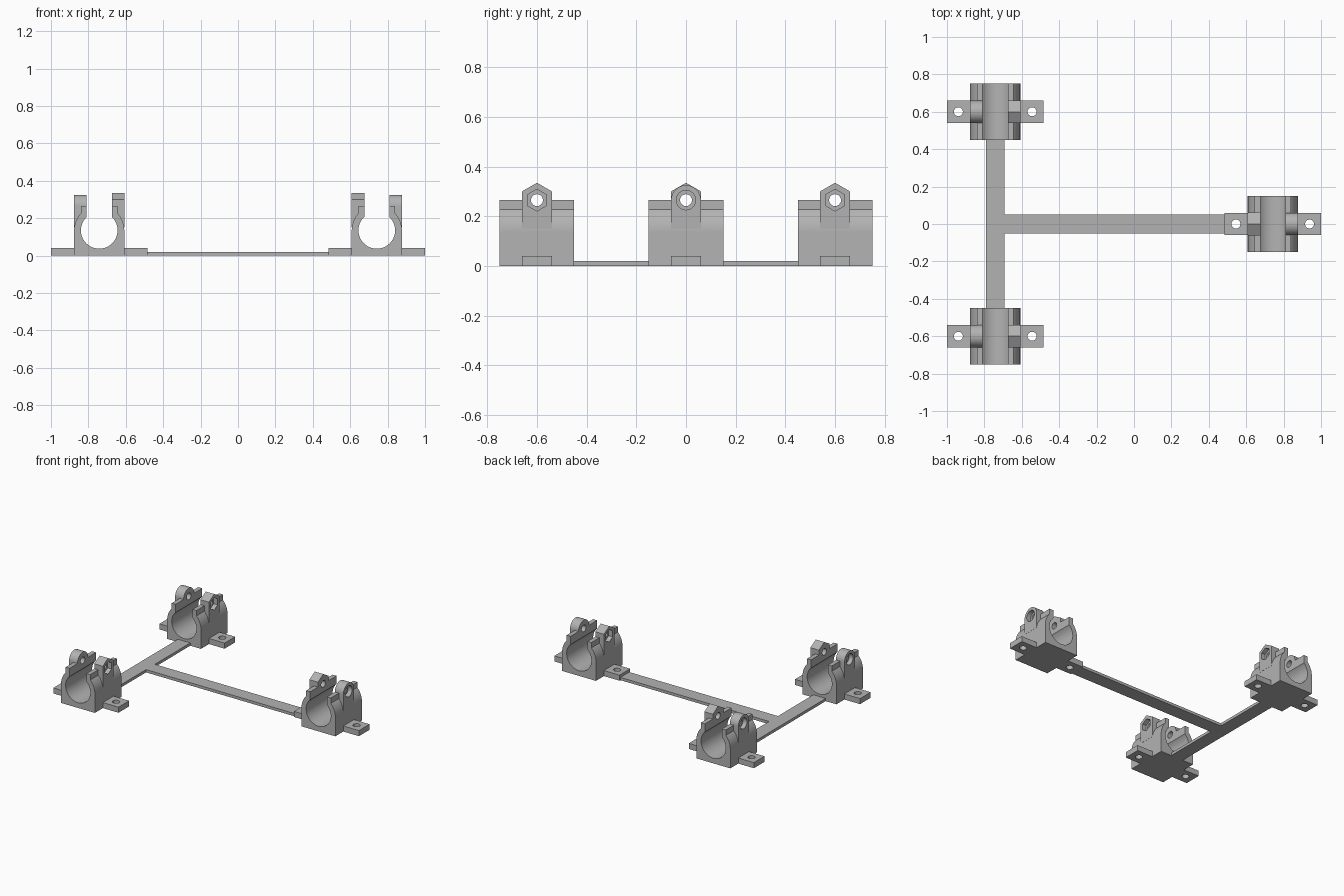
import bpy, bmesh, math

if "Cube" in bpy.data.objects:
    bpy.data.objects.remove(bpy.data.objects["Cube"])

grey = bpy.data.materials.new("grey plastic")
grey.diffuse_color = (0.45, 0.45, 0.45, 1)
grey.use_nodes = True
grey.node_tree.nodes["Principled BSDF"].inputs["Base Color"].default_value = grey.diffuse_color

BORE_Z, BORE_R, OUT = 0.135, 0.098, 0.134   # pipe centre height, pipe radius, outer radius
BOLT_Z = 0.265                              # clamp bolt height


def arc(cx, cy, r, n, start=0.0, sweep=2 * math.pi):
    """Points on an arc; a full turn leaves out the repeated last point."""
    full = abs(sweep - 2 * math.pi) < 1e-6
    return [(cx + r * math.cos(start + sweep * i / n), cy + r * math.sin(start + sweep * i / n))
            for i in range(n if full else n + 1)]


def prism(name, profile, axis, a, b):
    """Extrude a 2D profile along an axis: x takes (y,z), y takes (x,z), z takes (x,y)."""
    place = {"x": lambda p, t: (t, p[0], p[1]),
             "y": lambda p, t: (p[0], t, p[1]),
             "z": lambda p, t: (p[0], p[1], t)}[axis]
    bm = bmesh.new()
    low = [bm.verts.new(place(p, a)) for p in profile]
    high = [bm.verts.new(place(p, b)) for p in profile]
    n = len(profile)
    bm.faces.new(low)
    bm.faces.new(high)
    for i in range(n):
        j = (i + 1) % n
        bm.faces.new((low[i], low[j], high[j], high[i]))
    bmesh.ops.recalc_face_normals(bm, faces=bm.faces)
    mesh = bpy.data.meshes.new(name)
    bm.to_mesh(mesh)
    bm.free()
    mesh.materials.append(grey)
    ob = bpy.data.objects.new(name, mesh)
    bpy.context.collection.objects.link(ob)
    return ob


def rect(x0, y0, x1, y1):
    return [(x0, y0), (x1, y0), (x1, y1), (x0, y1)]


def combine(ob, tools):
    """Apply (operation, helper) booleans in order, then remove the helpers."""
    for op, helper in tools:
        m = ob.modifiers.new(op, "BOOLEAN")
        m.operation, m.object, m.solver = op, helper, "EXACT"
        helper.hide_render = True
    bpy.context.view_layer.update()
    mesh = bpy.data.meshes.new_from_object(ob.evaluated_get(bpy.context.evaluated_depsgraph_get()))
    ob.modifiers.clear()
    ob.data = mesh
    for _, helper in tools:
        bpy.data.objects.remove(helper)


def smooth(ob):
    bpy.ops.object.select_all(action="DESELECT")
    ob.select_set(True)
    bpy.context.view_layer.objects.active = ob
    bpy.ops.object.shade_smooth_by_angle(angle=math.radians(30))


# Clamp body: square foot, rounded shoulders, raised collar around the slot
a0 = math.acos(BORE_R / OUT)
shoulder = arc(0, BORE_Z, OUT, 12, 0, a0)
half = [(OUT, 0)] + shoulder + [(BORE_R, BOLT_Z)]
clamp = prism("pipe_clamp", half + [(-x, z) for x, z in reversed(half)], "y", -0.15, 0.15)

# Bolt lugs: round one on -x, hexagonal one on +x
round_lug = prism("round_lug", [(-0.06, 0.15), (0.06, 0.15)]
                  + arc(0, BOLT_Z, 0.06, 24, 0, math.pi), "x", -OUT, -0.03)
hex_half = 0.07 * math.cos(math.pi / 6)
hex_lug = prism("hex_lug", [(-hex_half, 0.15), (hex_half, 0.15), (hex_half, BOLT_Z + 0.035),
                            (0, BOLT_Z + 0.07), (-hex_half, BOLT_Z + 0.035)], "x", 0.03, OUT)

# Pipe bore, slot, bolt hole, bolt head recess and nut pocket
bore = prism("bore", arc(0, BORE_Z, BORE_R, 56), "y", -0.3, 0.3)
slot = prism("slot", rect(-0.067, 0.19, 0.067, 0.5), "y", -0.3, 0.3)
bolt_hole = prism("bolt_hole", arc(0, BOLT_Z, 0.024, 24), "x", -0.3, 0.3)
head_recess = prism("head_recess", arc(0, BOLT_Z, 0.039, 32), "x", -0.3, -0.103)
nut_pocket = prism("nut_pocket", arc(0, BOLT_Z, 0.044, 6, math.pi / 2), "x", 0.103, 0.3)
combine(clamp, [("UNION", round_lug), ("UNION", hex_lug)]
        + [("DIFFERENCE", c) for c in (bore, slot, bolt_hole, head_recess, nut_pocket)])
smooth(clamp)

# Screw tab on the clamp foot
tab = prism("screw_tab", rect(OUT, -0.06, 0.258, 0.06), "z", 0, 0.04)
combine(tab, [("DIFFERENCE", prism("screw_hole", arc(0.197, 0, 0.024, 24), "z", -0.1, 0.1))])
smooth(tab)

# Three clamps, the one on +x turned round
spots = [(-0.742, -0.6, 0), (-0.742, 0.6, 0), (0.742, 0, math.pi)]
for i, (x, y, turn) in enumerate(spots):
    for src, extra in ((clamp, 0), (tab, 0), (tab, math.pi)):
        ob = bpy.data.objects.new(src.name.split(".")[0], src.data)
        ob.location = (x, y, 0)
        ob.rotation_euler.z = turn + extra
        bpy.context.collection.objects.link(ob)
for src in (clamp, tab):
    bpy.data.objects.remove(src)

# Flat T-shaped strip joining the clamps
L, R = -0.791, -0.693
prism("joining_strip", [(L, -0.45), (R, -0.45), (R, -0.05), (0.484, -0.05), (0.484, 0.05),
                        (R, 0.05), (R, 0.45), (L, 0.45)], "z", 0, 0.02)
